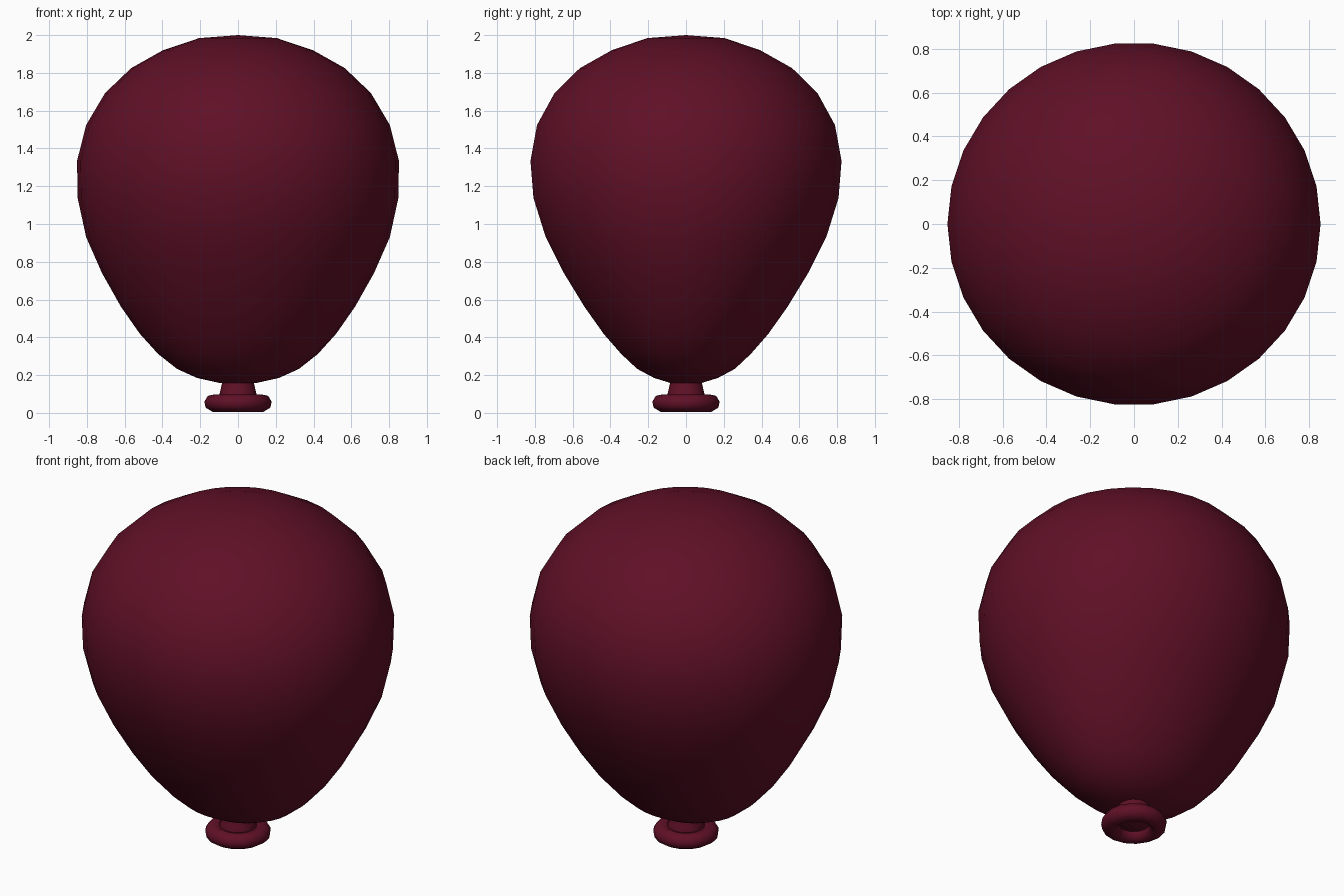
import bpy, bmesh, math

if "Cube" in bpy.data.objects:
    bpy.data.objects.remove(bpy.data.objects["Cube"])

mat = bpy.data.materials.new("dark_red_rubber")
mat.diffuse_color = (0.115, 0.005, 0.02, 1)
mat.use_nodes = True
mat.node_tree.nodes["Principled BSDF"].inputs["Base Color"].default_value = mat.diffuse_color


def make_object(name, bm):
    bmesh.ops.recalc_face_normals(bm, faces=bm.faces)
    for f in bm.faces:
        f.smooth = True
    mesh = bpy.data.meshes.new(name)
    bm.to_mesh(mesh)
    bm.free()
    mesh.materials.append(mat)
    obj = bpy.data.objects.new(name, mesh)
    bpy.context.collection.objects.link(obj)
    return obj


def loft(name, rings, seg, closed=False):
    """Stack elliptical rings (rx, ry, z); zero radius makes a pole."""
    bm = bmesh.new()
    loops = []
    for rx, ry, z in rings:
        if rx == 0:
            loops.append([bm.verts.new((0, 0, z))] * seg)
        else:
            loops.append([bm.verts.new((rx * math.cos(math.tau * i / seg),
                                        ry * math.sin(math.tau * i / seg), z))
                          for i in range(seg)])
    pairs = list(zip(loops, loops[1:]))
    if closed:
        pairs.append((loops[-1], loops[0]))
    for a, b in pairs:
        for i in range(seg):
            j = (i + 1) % seg
            quad = list(dict.fromkeys((a[i], a[j], b[j], b[i])))
            bm.faces.new(quad)
    return make_object(name, bm)


# inflated body: round on top, slightly narrower front to back lower down
body = [
    (0, 0, 2.0), (.206, .206, 1.984), (.397, .395, 1.92), (.566, .565, 1.825),
    (.704, .70, 1.693), (.804, .793, 1.524), (.852, .828, 1.334),
    (.849, .812, 1.138), (.804, .747, .931), (.72, .65, .74),
    (.619, .54, .561), (.519, .438, .418), (.423, .345, .312),
    (.323, .26, .233), (.217, .17, .185), (.10, .085, .159), (0, 0, .152),
]
loft("balloon_body", body, 30)

# short flared neck, closed inside the lip
neck = [(.08, .08, .19), (.085, .085, .155), (.095, .095, .11),
        (.11, .11, .07), (.095, .095, .05), (0, 0, .05)]
loft("balloon_neck", neck, 16)

# rolled lip at the opening
lip = [(.125, .125, .098), (.16, .16, .09), (.178, .178, .06),
       (.172, .172, .028), (.135, .135, .006), (.10, .10, .012),
       (.078, .078, .045), (.09, .09, .085)]
loft("balloon_lip", lip, 16, closed=True)
